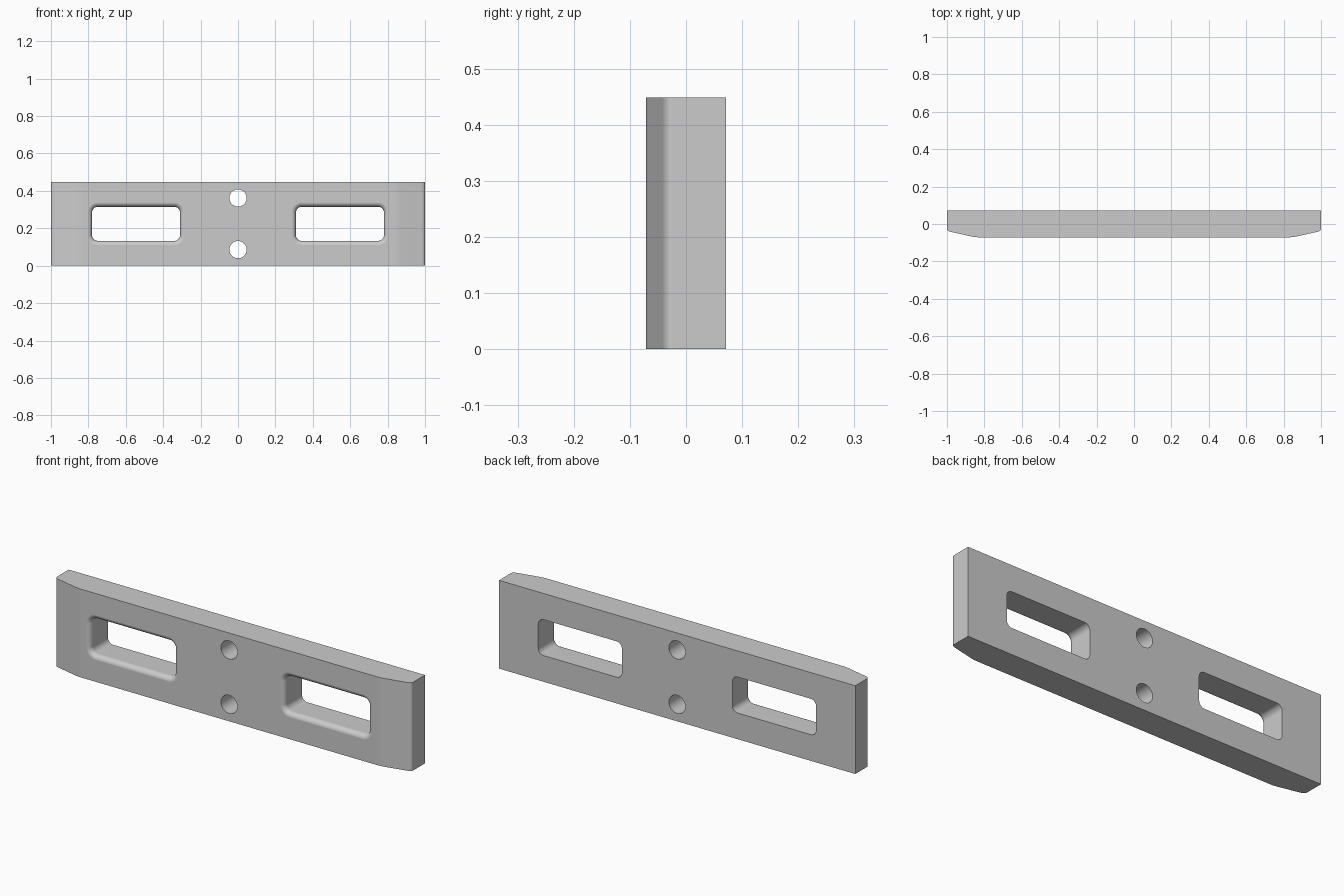
import bpy, bmesh, math

if "Cube" in bpy.data.objects:
    bpy.data.objects.remove(bpy.data.objects["Cube"])

Y, H, MID = 0.071, 0.448, 0.224   # half depth, height, mid height


def bezier(a, b, c, n=6):
    return [tuple((1-t)**2*p + 2*t*(1-t)*q + t*t*r for p, q, r in zip(a, b, c))
            for t in (i/n for i in range(n + 1))]


def loft(bm, rings):
    loops = [[bm.verts.new(p) for p in ring] for ring in rings]
    n = len(loops[0])
    for a, b in zip(loops, loops[1:]):
        for i in range(n):
            bm.faces.new((a[i], a[(i+1) % n], b[(i+1) % n], b[i]))
    bm.faces.new(loops[0][::-1])
    bm.faces.new(loops[-1])


def finish(bm, name):
    bmesh.ops.recalc_face_normals(bm, faces=bm.faces)
    me = bpy.data.meshes.new(name)
    bm.to_mesh(me)
    bm.free()
    ob = bpy.data.objects.new(name, me)
    bpy.context.collection.objects.link(ob)
    return ob


def rounded_rect(cx, cz, hx, hz, r, y, grow=0.0, n=8):
    # corner centres stay put while the radius grows
    pts = []
    for k, (sx, sz) in enumerate([(1, 1), (-1, 1), (-1, -1), (1, -1)]):
        for i in range(n + 1):
            a = math.pi/2*(k + i/n)
            pts.append((cx + sx*(hx - r) + (r + grow)*math.cos(a), y,
                        cz + sz*(hz - r) + (r + grow)*math.sin(a)))
    return pts


# Plate: top profile with gently tapered, rounded front ends
right = (bezier((0.83, -Y), (0.85, -Y), (0.87, -0.0665))
         + bezier((0.98, -0.0417), (1, -0.037), (1, -0.025)) + [(1, Y)])
profile = right + [(-x, y) for x, y in reversed(right)]
bm = bmesh.new()
loft(bm, [[(x, y, z) for x, y in profile] for z in (0, H)])
plate = finish(bm, "slotted_plate")

# Cutter: two windows with filleted front rims, two bolt holes
bm = bmesh.new()
F = 0.025
for s in (-1, 1):
    rings = [rounded_rect(s*0.545, MID, 0.235, 0.091, 0.03, 0.12)]
    for i in range(7):
        a = math.pi/2*i/6
        rings.append(rounded_rect(s*0.545, MID, 0.235, 0.091, 0.03,
                                  -Y - 0.0002 + F*(1 - math.sin(a)), F*(1 - math.cos(a))))
    rings.append(rounded_rect(s*0.545, MID, 0.235, 0.091, 0.03, -0.12, F))
    loft(bm, rings)
    loft(bm, [[(0.046*math.cos(math.tau*i/40), y, MID + s*0.138 + 0.046*math.sin(math.tau*i/40))
               for i in range(40)] for y in (-0.12, 0.12)])
cutter = finish(bm, "opening_cutter")
cutter.hide_render = True

# Cut the openings and bake the result
mod = plate.modifiers.new("openings", 'BOOLEAN')
mod.operation, mod.solver, mod.object = 'DIFFERENCE', 'EXACT', cutter
dg = bpy.context.evaluated_depsgraph_get()
mesh = bpy.data.meshes.new_from_object(plate.evaluated_get(dg))
plate.modifiers.clear()
plate.data = mesh
bpy.data.objects.remove(cutter)

# Smooth fillets, flat faces
bpy.ops.object.select_all(action='DESELECT')
plate.select_set(True)
bpy.context.view_layer.objects.active = plate
bpy.ops.object.shade_smooth_by_angle(angle=math.radians(30))
wn = plate.modifiers.new("flat_faces", 'WEIGHTED_NORMAL')
wn.keep_sharp = True
